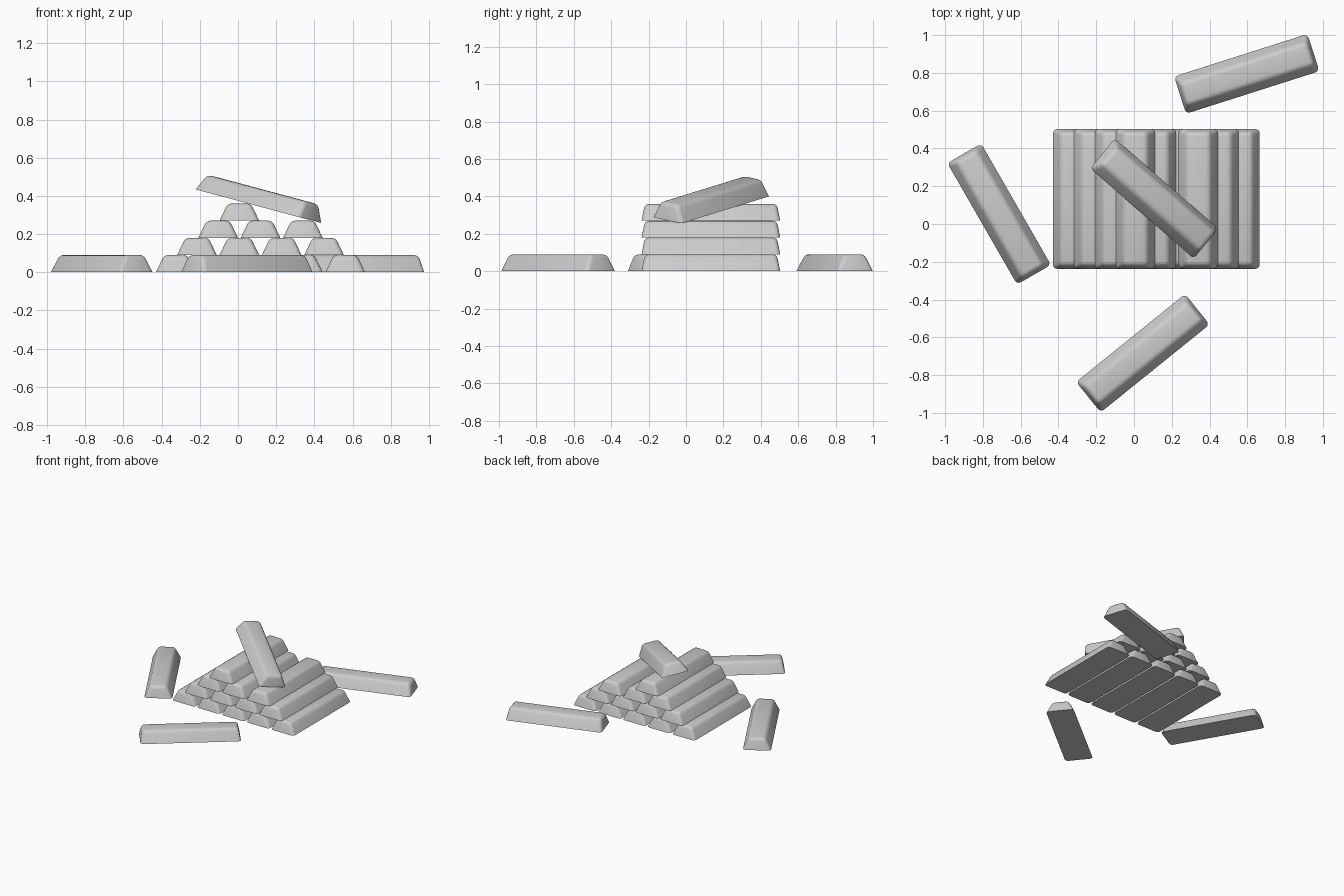
import bpy
import bmesh
from math import radians
from mathutils import Matrix, Vector

cube = bpy.data.objects.get("Cube")
if cube:
    bpy.data.objects.remove(cube, do_unlink=True)

LENGTH, WIDTH, HEIGHT = 0.741, 0.207, 0.09
PITCH = 0.222          # sideways spacing of bars in a row
STACK_Y = 0.133

grey = bpy.data.materials.new("light grey metal")
grey.use_nodes = True
colour = (0.6, 0.6, 0.6, 1)
grey.diffuse_color = colour
grey.node_tree.nodes["Principled BSDF"].inputs["Base Color"].default_value = colour


def bar_mesh():
    """Tapered ingot along y, rounded everywhere except its base edges."""
    bm = bmesh.new()
    bmesh.ops.create_cube(bm, size=1)
    for v in bm.verts:
        top = v.co.z > 0
        v.co.x *= 0.122 if top else WIDTH
        v.co.y *= LENGTH - 0.035 if top else LENGTH
        v.co.z = HEIGHT if top else 0
    soft = [e for e in bm.edges if any(v.co.z > 0 for v in e.verts)]
    bmesh.ops.bevel(bm, geom=soft, offset=0.022, segments=3, profile=0.5,
                    affect='EDGES', clamp_overlap=True)
    mesh = bpy.data.meshes.new("bar")
    bm.to_mesh(mesh)
    bm.free()
    mesh.materials.append(grey)
    return mesh


mesh = bar_mesh()


def add_bar(name, matrix):
    obj = bpy.data.objects.new(name, mesh)
    bpy.context.collection.objects.link(obj)
    obj.matrix_world = matrix
    return obj


# Stacked rows, with one bar missing from the top row
for row, count in enumerate((5, 4, 3, 1)):
    for i in range(count):
        x = -0.326 + row * PITCH / 2 + i * PITCH
        add_bar(f"stacked_bar_{row + 1}_{i + 1}",
                Matrix.Translation((x, STACK_Y, row * HEIGHT)))

# Loose bars lying on the ground: position and heading of the long axis
loose = {
    "loose_bar_right": (-0.714, 0.053, -60.1),
    "loose_bar_front": (0.047, -0.684, 38.9),
    "loose_bar_back": (0.597, 0.795, 17.7),
}
for name, (x, y, heading) in loose.items():
    add_bar(name, Matrix.Translation((x, y, 0))
            @ Matrix.Rotation(radians(heading - 90), 4, 'Z'))

# Leaning bar resting on top of the pile
long_axis = Vector((-0.54, 0.47, 0.145)).normalized()
up = long_axis.cross(Vector((-0.127, -0.14, 0.033))).normalized()
side = long_axis.cross(up)
lean = Matrix((side, long_axis, up)).transposed().to_4x4()
leaning = add_bar("leaning_bar", Matrix.Translation((0.107, 0.135, 0.346)) @ lean)

# Soft shading on the shared mesh
bpy.ops.object.select_all(action='DESELECT')
leaning.select_set(True)
bpy.context.view_layer.objects.active = leaning
bpy.ops.object.shade_smooth_by_angle(angle=radians(50))
